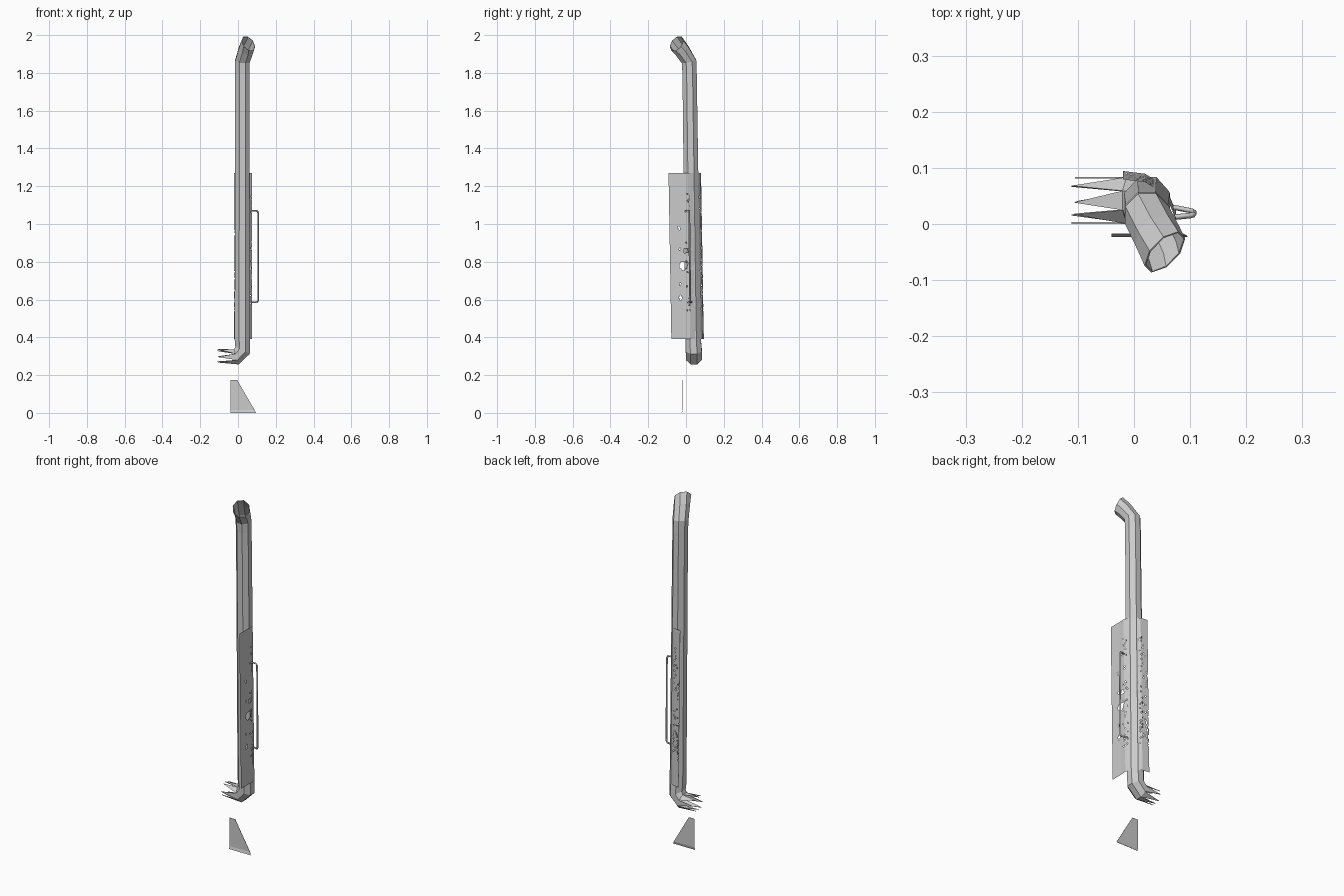
import bpy, bmesh, math, random
from mathutils import Vector

if "Cube" in bpy.data.objects:
    bpy.data.objects.remove(bpy.data.objects["Cube"])

random.seed(4)
SIDES = 8


def make_object(name, verts, faces, thickness=0):
    mesh = bpy.data.meshes.new(name)
    mesh.from_pydata([tuple(v) for v in verts], [], faces)
    mesh.update()
    ob = bpy.data.objects.new(name, mesh)
    bpy.context.collection.objects.link(ob)
    if thickness:
        mod = ob.modifiers.new("thickness", 'SOLIDIFY')
        mod.thickness = thickness
    return ob


# Exhaust pipe: octagonal rings (centre, travel direction, radius) from mouth to torn end
rings = [
    ((0.055, -0.050, 1.955), (-0.60, 0.60, -0.48), 0.044),
    ((0.042, -0.022, 1.920), (-0.35, 0.50, -0.80), 0.041),
    ((0.023, 0.016, 1.860), (-0.10, 0.20, -1.0), 0.040),
    ((0.023, 0.019, 1.800), (0, 0.015, -1), 0.039),
    ((0.023, 0.038, 0.390), (0, 0.015, -1), 0.042),
    ((0.024, 0.041, 0.332), (-0.45, 0, -0.9), 0.044),
    ((-0.008, 0.042, 0.296), (-0.95, 0, -0.3), 0.043),
]
down = Vector((0, 0, -1))
verts, faces = [], []
for centre, direction, r in rings:
    rot = down.rotation_difference(Vector(direction))
    for i in range(SIDES):
        a = math.tau * (i + 0.5) / SIDES
        p = Vector((r * math.cos(a), -r * math.sin(a), 0))
        p *= 1 / math.cos(math.pi / SIDES) * 0.97
        verts.append(Vector(centre) + rot @ p)
for k in range(len(rings) - 1):
    for i in range(SIDES):
        j = (i + 1) % SIDES
        a, b = k * SIDES, (k + 1) * SIDES
        faces.append((a + i, a + j, b + j, b + i))

# Torn strips at the lower end
last = (len(rings) - 1) * SIDES
for i in range(SIDES):
    a, b = last + i, last + (i + 1) % SIDES
    tip = verts[a].lerp(verts[b], random.uniform(0.3, 0.7))
    tip.x = random.uniform(-0.112, -0.104)
    tip.z += random.uniform(0.0, 0.012)
    verts.append(tip)
    faces.append((a, b, len(verts) - 1))
make_object("exhaust_pipe", verts, faces, 0.003)

# Heat shield: curved sheet following the pipe's lean, with rust holes
profile = [(0.073, -0.085), (0.073, -0.02), (0.075, 0.015), (0.061, 0.048),
           (0.045, 0.066), (0.02, 0.082), (-0.02, 0.087)]
cols = []
for (x0, y0), (x1, y1) in zip(profile, profile[1:]):
    d = Vector((x1 - x0, y1 - y0))
    n = max(1, round(d.length / 0.005))
    for i in range(n):
        cols.append((Vector((x0, y0)) + d * i / n, d.normalized(), i > 0))
cols.append((Vector(profile[-1]), Vector((0, 0)), False))
zs = [0.39] + [0.54 + 0.007 * i for i in range(91)] + [1.27]

verts, faces = [], []
for r, z in enumerate(zs):
    inner = 0 < r < len(zs) - 1
    for p, d, free in cols:
        q = p + d * (random.uniform(-0.0015, 0.0015) if free and inner else 0)
        zz = z + (random.uniform(-0.0022, 0.0022) if inner else 0)
        verts.append((q.x, q.y + (0.83 - zz) * 0.017, zz))

# larger holes on the flat side: y, z, half width, half height
big = [(-0.015, 0.78, 0.022, 0.021), (-0.033, 0.98, 0.005, 0.011),
       (-0.033, 0.87, 0.004, 0.008), (-0.033, 0.68, 0.005, 0.008),
       (-0.033, 0.61, 0.006, 0.011), (0.0, 0.86, 0.012, 0.012)]
nc = len(cols)
for r in range(len(zs) - 1):
    z = (zs[r] + zs[r + 1]) / 2
    for c in range(nc - 1):
        y = (cols[c][0].y + cols[c + 1][0].y) / 2
        hole = False
        if 0 < r < len(zs) - 2:
            hole = any(((y - hy) / hw) ** 2 + ((z - hz) / hh) ** 2 < 1
                       for hy, hz, hw, hh in big)
            density = 0.10 if z < 0.9 else 0.05
            if y > 0.0 and random.random() < density:
                hole = True
        if not hole:
            a = r * nc + c
            faces.append((a, a + 1, a + nc + 1, a + nc))
make_object("heat_shield", verts, faces)

# Grab handle: bent rod on the outer side of the shield
curve = bpy.data.curves.new("grab_handle", 'CURVE')
curve.dimensions = '3D'
curve.bevel_depth = 0.005
curve.bevel_resolution = 0
curve.use_fill_caps = True
path = [(0.070, 0.012, 1.070), (0.100, 0.015, 1.070), (0.107, 0.017, 1.060),
        (0.107, 0.022, 0.595), (0.100, 0.024, 0.585), (0.070, 0.030, 0.585)]
spline = curve.splines.new('POLY')
spline.points.add(len(path) - 1)
for pt, co in zip(spline.points, path):
    pt.co = (*co, 1)
bpy.context.collection.objects.link(bpy.data.objects.new("grab_handle", curve))

# Loose bracket plate below the pipe, with a small lip at its foot
y = -0.019
plate = [(-0.04, y - 0.004, 0.0), (0.095, y - 0.004, 0.0), (0.088, y, 0.015),
         (-0.04, y, 0.015), (-0.005, y, 0.175), (-0.04, y, 0.175)]
make_object("bracket_plate", plate, [(0, 1, 2, 3), (3, 2, 4, 5)], 0.002)
